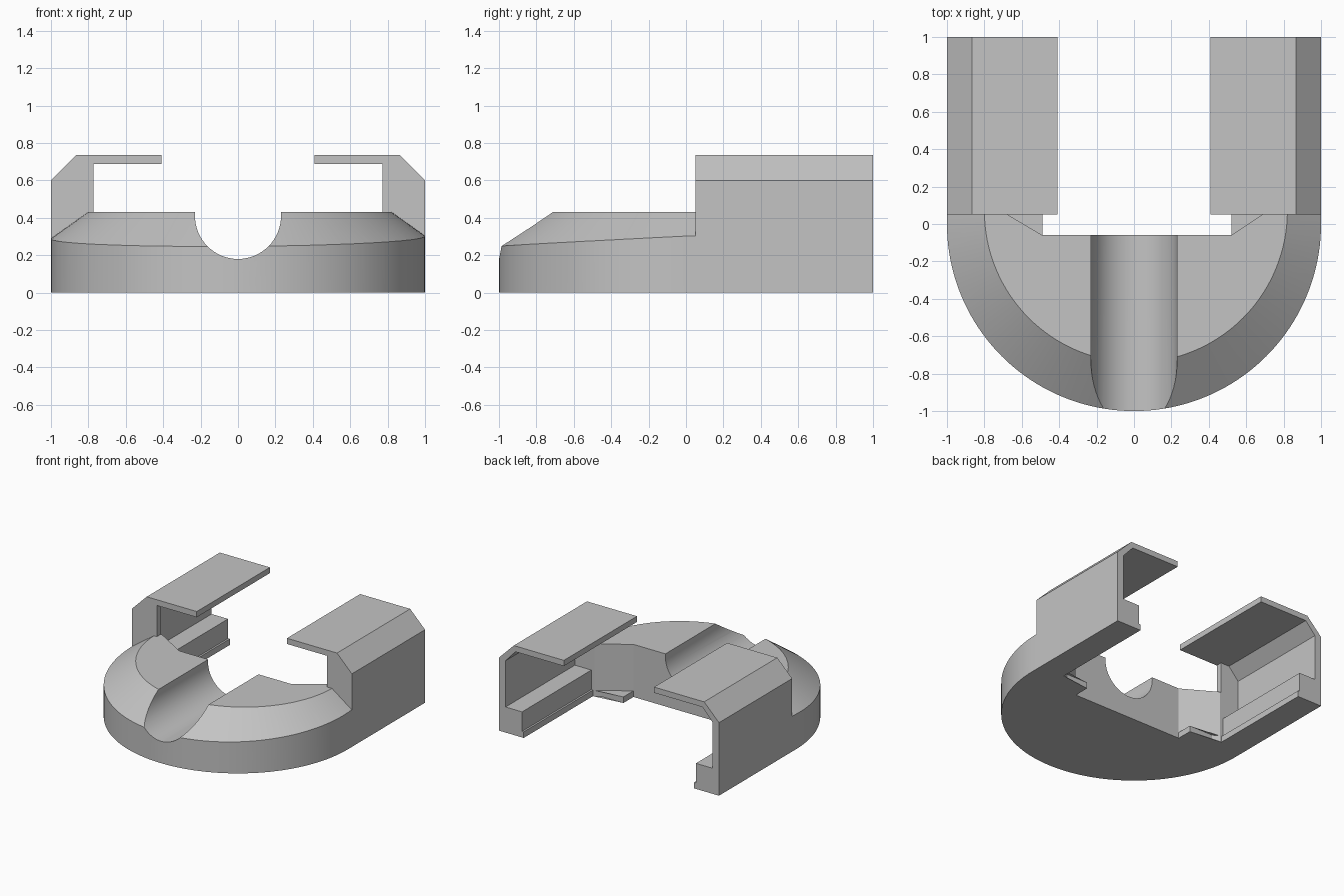
import bpy, bmesh, math
from mathutils import Vector

cube = bpy.data.objects.get("Cube")
if cube:
    bpy.data.objects.remove(cube, do_unlink=True)

grey = bpy.data.materials.new("plain grey")
grey.use_nodes = True
COLOR = (0.55, 0.55, 0.55, 1)
grey.diffuse_color = COLOR
grey.node_tree.nodes["Principled BSDF"].inputs["Base Color"].default_value = COLOR


def prism(name, points, axis, start, end):
    """Extrude an outline along z (outline in x, y) or y (outline in x, z)."""
    bm = bmesh.new()
    if axis == "z":
        verts = [bm.verts.new((u, v, start)) for u, v in points]
        step = Vector((0, 0, end - start))
    else:
        verts = [bm.verts.new((u, start, v)) for u, v in points]
        step = Vector((0, end - start, 0))
    face = bm.faces.new(verts)
    out = bmesh.ops.extrude_face_region(bm, geom=[face])
    moved = [g for g in out["geom"] if isinstance(g, bmesh.types.BMVert)]
    bmesh.ops.translate(bm, verts=moved, vec=step)
    bmesh.ops.recalc_face_normals(bm, faces=bm.faces)
    mesh = bpy.data.meshes.new(name)
    bm.to_mesh(mesh)
    bm.free()
    obj = bpy.data.objects.new(name, mesh)
    bpy.context.collection.objects.link(obj)
    mesh.materials.append(grey)
    return obj


def activate(obj):
    bpy.ops.object.select_all(action="DESELECT")
    obj.select_set(True)
    bpy.context.view_layer.objects.active = obj


def cut(obj, cutter, operation):
    cutter.hide_render = True
    cutter.data.materials.append(grey)
    activate(obj)
    mod = obj.modifiers.new(operation.lower(), "BOOLEAN")
    mod.operation = operation
    mod.solver = "EXACT"
    mod.object = cutter
    bpy.ops.object.modifier_apply(modifier=mod.name)
    bpy.data.objects.remove(cutter, do_unlink=True)


# Rounded front body with a stepped, angled back edge
TOP = 0.432
N = 80
arc = [(math.cos(math.pi * (1 + i / N)), math.sin(math.pi * (1 + i / N)))
       for i in range(N + 1)]
back = [(1, 0.05), (0.95, 0.05), (0.95, 0.1), (0.76, 0.1), (0.52, -0.06),
        (-0.49, -0.06), (-0.76, 0.1), (-0.95, 0.1), (-0.95, 0.05), (-1, 0.05)]
body = prism("front_body", arc + back, "z", 0, TOP)

# Sloped shoulder: keep what lies inside a wide cone
slope = 0.71
low, high = -0.1, 0.6
bpy.ops.mesh.primitive_cone_add(
    vertices=128, radius1=0.81 + (TOP - low) / slope,
    radius2=0.81 + (TOP - high) / slope, depth=high - low,
    location=(0.01, 0.07, (low + high) / 2))
cut(body, bpy.context.object, "INTERSECT")

# Round channel running front to back
bpy.ops.mesh.primitive_cylinder_add(
    vertices=64, radius=0.23, depth=3, location=(0, 0, 0.41),
    rotation=(math.pi / 2, 0, 0))
cut(body, bpy.context.object, "DIFFERENCE")
activate(body)
bpy.ops.object.shade_smooth_by_angle(angle=math.radians(20))

# Side arms: thin wall, chamfered roof and inner rail
arm = [(1, 0), (1, 0.6), (0.865, 0.735), (0.41, 0.735), (0.41, 0.688),
       (0.85, 0.688), (0.94, 0.59), (0.94, 0.21), (0.79, 0.21),
       (0.79, 0.05), (0.775, 0.05), (0.775, 0)]
plate = [(0.94, 0.21), (0.94, 0.59), (0.85, 0.688), (0.772, 0.688), (0.772, 0.21)]
for side, sign, foot_x in (("left", 1, 0.52), ("right", -1, 0.49)):
    def flip(points):
        return [(sign * u, v) for u, v in points]

    prism(side + "_arm", flip(arm), "y", 0.05, 1)
    # Wall closing the front of the arm
    prism(side + "_arm_front_plate", flip(plate), "y", 0.05, 0.1)
    # Low foot filling the corner behind the angled panel
    foot = [(foot_x, -0.06), (foot_x, 0.07), (0.775, 0.07), (0.76, 0.1)]
    prism(side + "_foot", flip(foot), "z", 0, 0.05)
